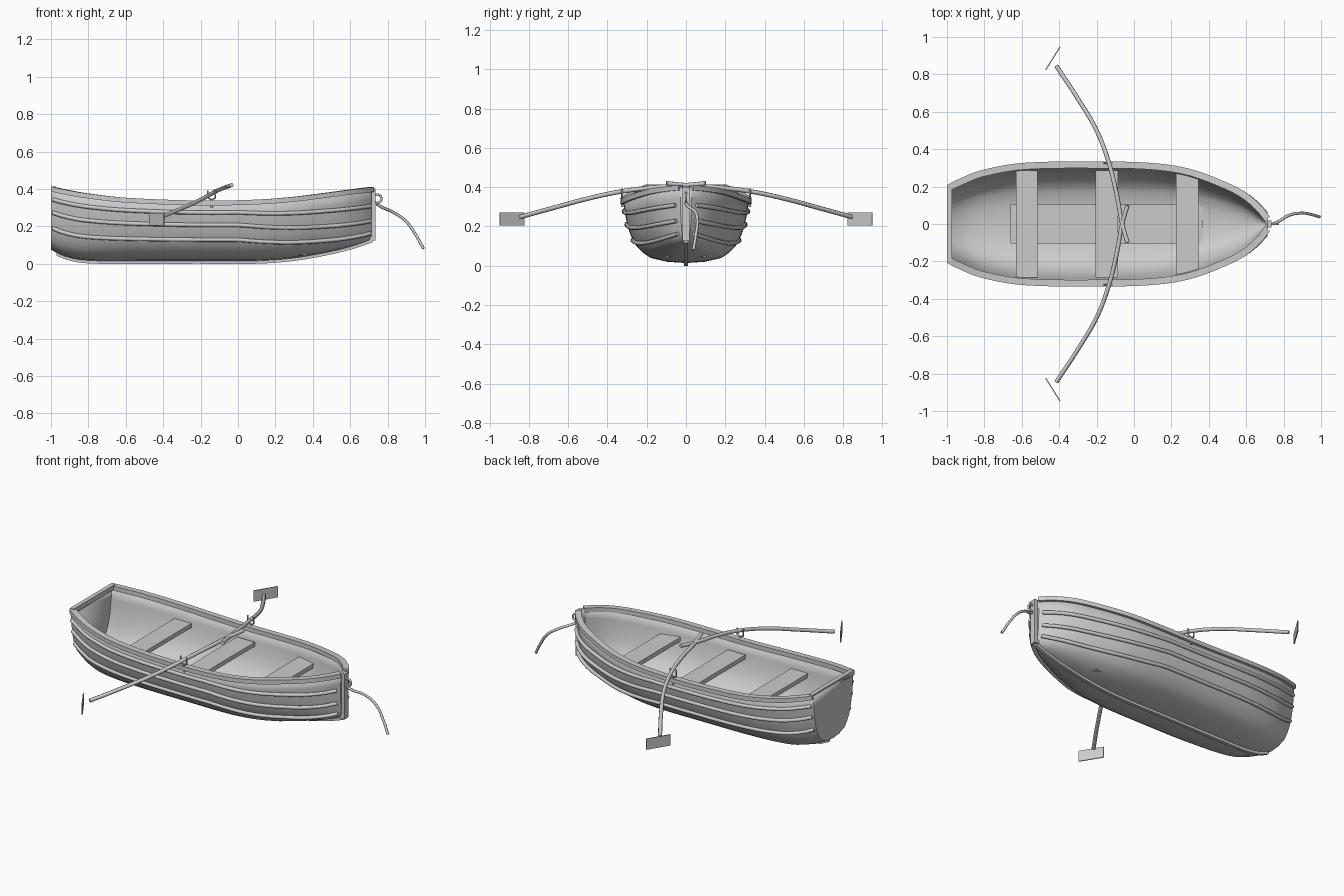
import bpy, bmesh, math
from mathutils import Vector

if "Cube" in bpy.data.objects:
    bpy.data.objects.remove(bpy.data.objects["Cube"])

grey = bpy.data.materials.new("weathered grey")
grey.diffuse_color = (0.6, 0.6, 0.6, 1)
grey.use_nodes = True
grey.node_tree.nodes["Principled BSDF"].inputs["Base Color"].default_value = grey.diffuse_color


def finish(ob, angle=35):
    ob.data.materials.clear()
    ob.data.materials.append(grey)
    bpy.ops.object.select_all(action='DESELECT')
    ob.select_set(True)
    bpy.context.view_layer.objects.active = ob
    bpy.ops.object.shade_smooth_by_angle(angle=math.radians(angle))
    return ob


def mesh(name, verts, faces, recalc=True):
    me = bpy.data.meshes.new(name)
    me.from_pydata(verts, [], faces)
    if recalc:
        bm = bmesh.new()
        bm.from_mesh(me)
        bmesh.ops.recalc_face_normals(bm, faces=bm.faces)
        bm.to_mesh(me)
        bm.free()
    ob = bpy.data.objects.new(name, me)
    bpy.context.collection.objects.link(ob)
    return finish(ob)


def sweep(name, rings):
    """Skin a closed bar through a list of equal rings."""
    n = len(rings[0])
    faces = [(i*n+j, i*n+(j+1) % n, (i+1)*n+(j+1) % n, (i+1)*n+j)
             for i in range(len(rings)-1) for j in range(n)]
    faces += [tuple(range(n)), tuple(range((len(rings)-1)*n, len(rings)*n))]
    return mesh(name, [p for r in rings for p in r], faces)


def box(name, x0, x1, y0, y1, z0, z1):
    return sweep(name, [[(x, y0, z0), (x, y1, z0), (x, y1, z1), (x, y0, z1)] for x in (x0, x1)])


def tube(name, pts, r, smooth=False):
    cu = bpy.data.curves.new(name, 'CURVE')
    cu.dimensions = '3D'
    cu.bevel_depth, cu.bevel_resolution, cu.use_fill_caps = r, 2, True
    if smooth:
        sp = cu.splines.new('BEZIER')
        sp.bezier_points.add(len(pts)-1)
        for b, p in zip(sp.bezier_points, pts):
            b.co = p
            b.handle_left_type = b.handle_right_type = 'AUTO'
    else:
        sp = cu.splines.new('POLY')
        sp.points.add(len(pts)-1)
        for b, p in zip(sp.points, pts):
            b.co = (*p, 1)
    ob = bpy.data.objects.new(name, cu)
    bpy.context.collection.objects.link(ob)
    bpy.ops.object.select_all(action='DESELECT')
    ob.select_set(True)
    bpy.context.view_layer.objects.active = ob
    bpy.ops.object.convert(target='MESH')
    return finish(bpy.context.object, 50)


def spline(tab, x, k):
    """Smooth lookup of column k of a table sorted by column 0."""
    n = len(tab)
    i = max(0, min(n-2, sum(1 for r in tab if r[0] <= x)-1))

    def slope(j):
        a, b = tab[max(j-1, 0)], tab[min(j+1, n-1)]
        return (b[k]-a[k])/(b[0]-a[0])
    a, b = tab[i], tab[i+1]
    h = b[0]-a[0]
    t = (x-a[0])/h
    return ((2*t**3-3*t*t+1)*a[k] + (t**3-2*t*t+t)*h*slope(i)
            + (3*t*t-2*t**3)*b[k] + (t**3-t*t)*h*slope(i+1))


# hull stations: x, half width, sheer height, bottom height
ST = [(-1, .195, .405, .075), (-.93, .228, .39, .04), (-.82, .272, .37, .018),
      (-.6, .312, .345, .015), (-.2, .32, .33, .015), (.1, .312, .335, .015),
      (.3, .28, .35, .03), (.5, .205, .375, .065), (.6, .15, .388, .09),
      (.68, .078, .398, .115), (.715, .03, .402, .13)]
# section: height fraction, width fraction
SEC = [(0, 0), (.02, .3), (.08, .56), (.16, .68), (.27, .79), (.42, .87),
       (.57, .925), (.78, .97), (1, 1)]
X0, X1 = -1, .715


def frac(v):
    for a, b in zip(SEC, SEC[1:]):
        if v <= b[0]:
            return a[1]+(b[1]-a[1])*(v-a[0])/(b[0]-a[0])
    return 1


def skin(x, v, u=None):
    w, t, b = (spline(ST, x, k) for k in (1, 2, 3))
    return Vector((x, w*(frac(v) if u is None else u), b+(t-b)*v))


# hull shell with closed transom
N = 48
xs = [X0+(X1-X0)*i/N for i in range(N+1)]
prof = [(v, -u) for v, u in reversed(SEC)] + SEC[1:]
m = len(prof)
verts = [skin(x, v, u) for x in xs for v, u in prof]
faces = [(i*m+j, i*m+j+1, (i+1)*m+j+1, (i+1)*m+j) for i in range(N) for j in range(m-1)]
faces += [tuple(reversed(range(m))), tuple(range(N*m, N*m+m))]
hull = mesh("hull", verts, faces, recalc=False)
sol = hull.modifiers.new("thickness", 'SOLIDIFY')
sol.thickness, sol.offset = .015, -1

for side, s in (("left", 1), ("right", -1)):
    # gunwale: flat bar riding on the sheer line
    rings = []
    for x in xs:
        p = skin(x, 1)
        d = skin(min(x+.01, X1), 1)-skin(max(x-.01, X0), 1)
        nrm = Vector((-d.y, d.x, 0)).normalized()
        ring = []
        for o, dz in ((-.022, -.018), (.014, -.018), (.014, .008), (-.022, .008)):
            q = p+nrm*o
            ring.append((max(q.x, -1), s*max(q.y, 0), q.z+dz))
        rings.append(ring)
    sweep(side+"_gunwale", rings)
    # lapped planking strips, dipping towards the bow
    for k, (v0, v1) in enumerate(((.82, .66), (.61, .37), (.36, .13))):
        pts = []
        for i in range(41):
            x = -.99+1.697*i/40
            t = max(0, (x-0)/.707)
            p = skin(x, v0+(v1-v0)*t)
            pts.append((x, s*(p.y+.004+.012*t*t), p.z))
        tube(f"{side}_strake_{k+1}", pts, .011)
    # oar shaft
    tube(side+"_oar", [(-.035, -.1*s, .42), (-.063, 0, .41), (-.095, .17*s, .398), (-.135, .33*s, .378),
                       (-.2, .5*s, .342), (-.3, .67*s, .296), (-.415, .845*s, .248)], .0115, True)
    # oar blade
    a, b = Vector((-.472, .824*s, 0)), Vector((-.395, .948*s, 0))
    n = Vector((-(b-a).y, (b-a).x, 0)).normalized()*.003
    sweep(side+"_oar_blade", [[p-n+Vector((0, 0, .204)), p+n+Vector((0, 0, .204)),
                               p+n+Vector((0, 0, .271)), p-n+Vector((0, 0, .271))] for p in (a, b)])
    # oarlock
    tube(side+"_oarlock", [(-.162, .325*s, .392), (-.16, .325*s, .352), (-.14, .325*s, .342),
                           (-.122, .325*s, .352), (-.12, .325*s, .392)], .005)
    tube(side+"_oarlock_pin", [(-.14, .325*s, .30), (-.14, .325*s, .345)], .006)

# seats follow the hull width at both edges
for name, a, b in (("stern_seat", -.63, -.515), ("middle_seat", -.205, -.085), ("bow_seat", .225, .345)):
    rings = []
    for x in (a, b):
        w = min(.285, skin(x, .72).y-.008)
        rings.append([(x, -w, .238), (x, w, .238), (x, w, .264), (x, -w, .264)])
    sweep(name, rings)

box("floor_board", -.66, .365, -.105, .105, .045, .065)
box("transom_cap", -1, -.974, -.2, .2, .385, .414)
box("stem_post", .706, .736, -.018, .018, .125, .402)

# keel
rings = []
for i in range(37):
    x = -.97+1.69*i/36
    z = spline(ST, min(x, X1), 3)
    rings.append([(x, -.01, z-.015), (x, .01, z-.015), (x, .01, z+.01), (x, -.01, z+.01)])
sweep("keel", rings)

# mooring ring and rope
bpy.ops.mesh.primitive_torus_add(location=(.745, 0, .348), rotation=(math.pi/2, 0, 0), major_radius=.022,
                                 minor_radius=.006, major_segments=24, minor_segments=8)
bpy.context.object.name = "mooring_ring"
finish(bpy.context.object, 60)
tube("rope", [(.742, 0, .318), (.77, .012, .302), (.83, .047, .275), (.9, .058, .225),
              (.95, .05, .155), (.992, .038, .08)], .008, True)
